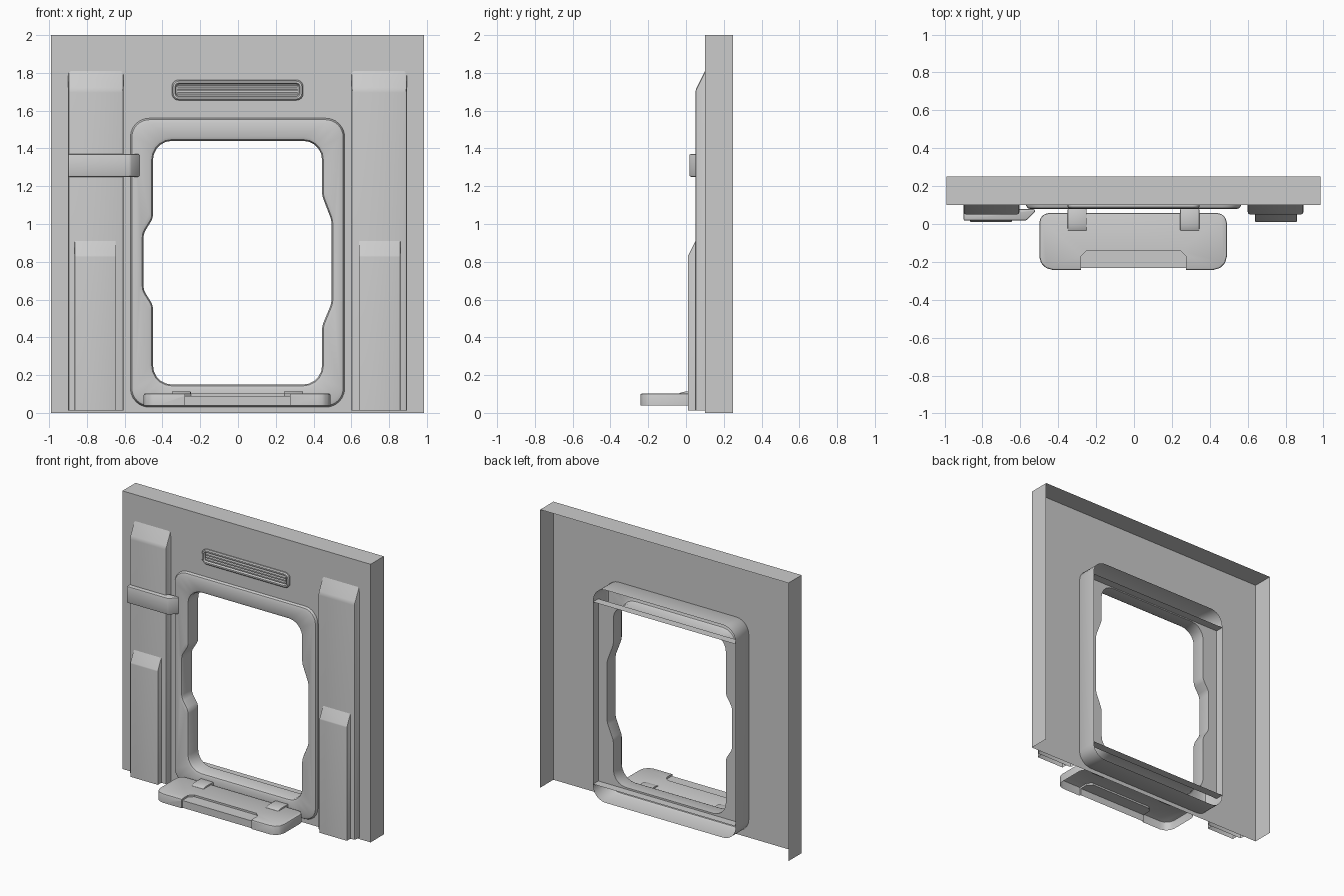
import bpy, bmesh, math
from mathutils import Vector

if "Cube" in bpy.data.objects:
    bpy.data.objects.remove(bpy.data.objects["Cube"])


def rounded(pts, radii, seg=4):
    """Round the corners of a counter-clockwise 2D outline."""
    out, n = [], len(pts)
    if not isinstance(radii, (list, tuple)):
        radii = [radii] * n
    for i, r in enumerate(radii):
        p = Vector(pts[i])
        a = (Vector(pts[i - 1]) - p).normalized() * r
        b = (Vector(pts[(i + 1) % n]) - p).normalized() * r
        if r == 0:
            out.append(p)
            continue
        for k in range(seg + 1):
            t = k / seg * math.pi / 2
            out.append(p + a * (1 - math.sin(t)) + b * (1 - math.cos(t)))
    return out


def rect(x0, x1, z0, z1):
    return [Vector(p) for p in ((x0, z0), (x1, z0), (x1, z1), (x0, z1))]


def offset(pts, d):
    """Grow (d > 0) or shrink a counter-clockwise outline."""
    out, n = [], len(pts)
    for i, p in enumerate(pts):
        e1 = (p - pts[i - 1]).normalized()
        e2 = (pts[(i + 1) % n] - p).normalized()
        n1, n2 = Vector((e1.y, -e1.x)), Vector((e2.y, -e2.x))
        out.append(p + (n1 + n2) * d / (1 + n1.dot(n2)))
    return out


def finish(bm, name):
    bmesh.ops.remove_doubles(bm, verts=bm.verts, dist=1e-5)
    bmesh.ops.recalc_face_normals(bm, faces=bm.faces)
    me = bpy.data.meshes.new(name)
    bm.to_mesh(me)
    bm.free()
    ob = bpy.data.objects.new(name, me)
    bpy.context.collection.objects.link(ob)
    return ob


def loft(bm, loops):
    """Skin (xz outline, y) loops of equal length."""
    rows = [[bm.verts.new((p[0], y, p[1])) for p in pts] for pts, y in loops]
    for a, b in zip(rows, rows[1:]):
        for i in range(len(a)):
            bm.faces.new((a[i - 1], a[i], b[i], b[i - 1]))
    return rows


def ring(bm, outer, inner, y):
    """Flat face with a hole, in the plane y."""
    edges = []
    for pts in (outer, inner):
        vs = [bm.verts.new((p[0], y, p[1])) for p in pts]
        edges += [bm.edges.new((vs[i - 1], vs[i])) for i in range(len(vs))]
    bmesh.ops.triangle_fill(bm, edges=edges, use_beauty=True)


def prism(name, pts, axis, a, b, bevel=0, cuts=()):
    """Extrude an outline along an axis, bevel it, then trim open with planes."""
    bm = bmesh.new()
    put = {'X': lambda p, t: (t, p[0], p[1]), 'Y': lambda p, t: (p[0], t, p[1]),
           'Z': lambda p, t: (p[0], p[1], t)}[axis]
    lo = [bm.verts.new(put(p, a)) for p in pts]
    hi = [bm.verts.new(put(p, b)) for p in pts]
    bm.faces.new(lo)
    bm.faces.new(hi)
    for i in range(len(lo)):
        bm.faces.new((lo[i - 1], lo[i], hi[i], hi[i - 1]))
    bmesh.ops.recalc_face_normals(bm, faces=bm.faces)
    if bevel:
        sharp = [e for e in bm.edges if e.calc_face_angle(0) > 0.42]
        bmesh.ops.bevel(bm, geom=sharp, offset=bevel, segments=2, profile=0.5,
                        affect='EDGES', clamp_overlap=True)
    ob = finish(bm, name)
    for co, no in cuts:
        trim(ob, co, no)
    return ob


def trim(ob, co, no):
    bm = bmesh.new()
    bm.from_mesh(ob.data)
    bmesh.ops.bisect_plane(bm, geom=bm.verts[:] + bm.edges[:] + bm.faces[:],
                           plane_co=co, plane_no=no, clear_outer=True)
    bm.to_mesh(ob.data)
    bm.free()


# Outlines of the window frame and its stepped opening
frame = rounded(rect(-0.57, 0.565, 0.03, 1.56), 0.1, 6)
opening = rounded([(-0.45, 0.15), (0.445, 0.15), (0.445, 0.46), (0.495, 0.58),
                   (0.495, 1.02), (0.445, 1.15), (0.445, 1.44), (-0.45, 1.44),
                   (-0.45, 1.03), (-0.5, 0.95), (-0.5, 0.65), (-0.45, 0.57)],
                  [0.1, 0.1, .02, .02, .02, .02, 0.1, 0.1, .02, .02, .02, .02], 5)

# Wall panel: front sheet, sides and top, open at back and bottom
bm = bmesh.new()
ring(bm, rect(-0.99, 0.985, 0, 2), frame, 0.1)
for p, q in (((-0.99, 0), (-0.99, 2)), ((-0.99, 2), (0.985, 2)), ((0.985, 2), (0.985, 0))):
    bm.faces.new([bm.verts.new(v) for v in ((p[0], 0.1, p[1]), (q[0], 0.1, q[1]),
                                            (q[0], 0.25, q[1]), (p[0], 0.25, p[1]))])
finish(bm, "wall_panel")

# Window frame: outer sleeve, rounded lip, front face, opening sleeve
bm = bmesh.new()
loft(bm, [(frame, 0.25), (frame, 0.098), (offset(frame, -0.008), 0.084),
          (offset(frame, -0.025), 0.078)])
ring(bm, offset(frame, -0.025), offset(opening, 0.022), 0.078)
loft(bm, [(offset(opening, 0.022), 0.078), (offset(opening, 0.007), 0.084),
          (opening, 0.098), (opening, 0.19)])
ring(bm, rect(-0.57, 0.565, 0.138, 1.448), opening, 0.19)
finish(bm, "window_frame")

# Rails running across the back of the frame
bm = bmesh.new()
for z in (0.138, 1.448):
    bm.faces.new([bm.verts.new((x, y, z)) for x, y in
                  ((-0.57, 0.19), (0.565, 0.19), (0.565, 0.25), (-0.57, 0.25))])
finish(bm, "frame_rails")

# Stepped pillars with sloping tops, hollow behind and below
down = ((0, 0, 0.012), (0, 0, -1))
for side, x0, x1, u0, u1 in (("left", -0.9, -0.605, -0.865, -0.645),
                             ("right", 0.6, 0.895, 0.64, 0.86)):
    prism(side + "_pillar",
          [(0.05, -0.1), (0.15, -0.1), (0.15, 1.91), (0.05, 1.71)], 'X', x0, x1,
          0.014, [down, ((0, 0.1, 0), (0, 1, 0))])
    prism(side + "_pillar_base",
          [(0.01, -0.1), (0.1, -0.1), (0.1, 1.01), (0.01, 0.83)], 'X', u0, u1,
          0.004, [down, ((0, 0.05, 0), (0, 1, 0))])

# Latch bar across the left pillar
prism("latch", [(-0.9, 0.075), (-0.9, 0.018), (-0.57, 0.018), (-0.518, 0.07), (-0.53, 0.08)],
      'Z', 1.25, 1.37, 0.015)

# Vent above the window: rim, recessed back and slats
vent = rounded(rect(-0.35, 0.345, 1.655, 1.763), 0.035, 4)
bm = bmesh.new()
rows = loft(bm, [(vent, 0.1), (vent, 0.09), (offset(vent, -0.007), 0.083),
                 (offset(vent, -0.017), 0.083), (offset(vent, -0.023), 0.098)])
bm.faces.new(rows[-1])
finish(bm, "vent_rim")
for i in range(3):
    z = 1.69 + i * 0.019
    prism(f"vent_slat_{i + 1}", [(0.098, z - 0.006), (0.086, z - 0.006),
                                 (0.086, z + 0.003), (0.098, z + 0.007)], 'X', -0.32, 0.316)

# Fold-out step with a recessed front grip
plate = rounded([(-0.5, -0.242), (0.49, -0.242), (0.49, 0.058), (-0.5, 0.058)],
                [0.07, 0.07, 0.05, 0.05], 3)
step = prism("step", plate, 'Z', 0, 0.103, 0.01)
cutter = prism("grip_cutter", [(-0.28, -0.3), (0.275, -0.3), (0.275, -0.17), (0.245, -0.14),
                               (-0.25, -0.14), (-0.28, -0.17)], 'Z', 0.09, 0.2)
lip = prism("lip_cutter", rect(-0.28, 0.275, -0.3, -0.232), 'Z', -0.1, 0.2)
for c in (cutter, lip):
    c.hide_render = True
    mod = step.modifiers.new("grip", 'BOOLEAN')
    mod.operation, mod.object = 'DIFFERENCE', c
    mod.solver = 'EXACT'
    bpy.context.view_layer.objects.active = step
    bpy.ops.object.modifier_apply(modifier=mod.name)
    bpy.data.objects.remove(c)
trim(step, (0, 0, 0.038), (0, 0, -1))

# Hinge tabs joining the step to the frame
for side, x0, x1 in (("left", -0.35, -0.25), ("right", 0.243, 0.345)):
    prism(side + "_hinge", [(-0.035, 0.095), (0.08, 0.07), (0.08, 0.112), (0, 0.114),
                            (-0.035, 0.105)], 'X', x0, x1, 0.005)

# Smooth shading with sharp creases
bpy.ops.object.select_all(action='SELECT')
bpy.context.view_layer.objects.active = step
bpy.ops.object.shade_smooth_by_angle(angle=math.radians(35))
